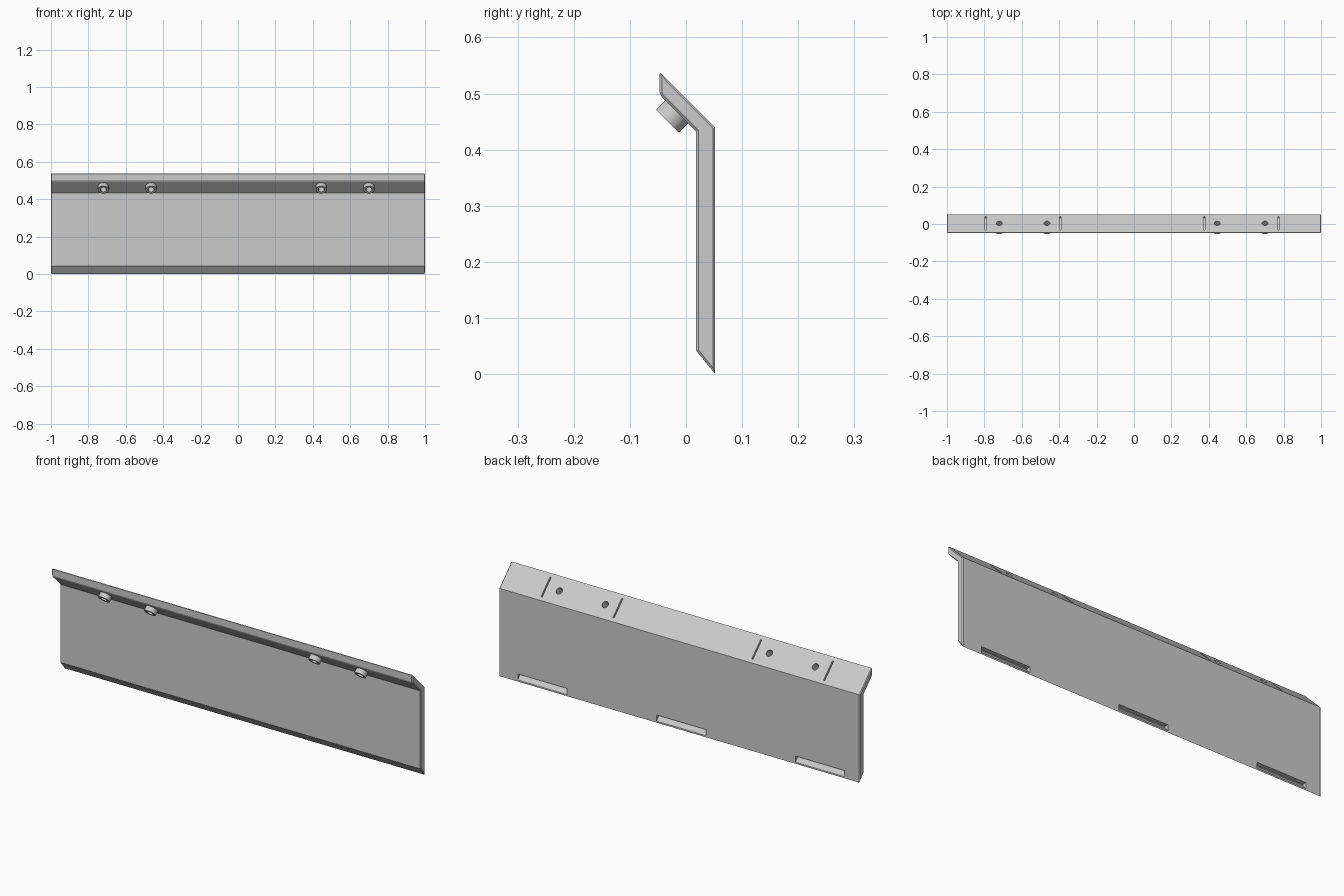
import bpy
import bmesh
from math import radians
from mathutils import Matrix, Vector

if "Cube" in bpy.data.objects:
    bpy.data.objects.remove(bpy.data.objects["Cube"], do_unlink=True)

grey = bpy.data.materials.new("plain grey")
grey.use_nodes = True
colour = (0.6, 0.6, 0.6, 1)
grey.diffuse_color = colour
grey.node_tree.nodes["Principled BSDF"].inputs["Base Color"].default_value = colour


def add_object(name, bm):
    bmesh.ops.recalc_face_normals(bm, faces=bm.faces)
    mesh = bpy.data.meshes.new(name)
    bm.to_mesh(mesh)
    bm.free()
    mesh.materials.append(grey)
    obj = bpy.data.objects.new(name, mesh)
    bpy.context.collection.objects.link(obj)
    return obj


def extrude_profile(name, profile, x0, x1, chamfer=0):
    """Sweep a (y, z) outline along x, optionally chamfering both end caps."""
    bm = bmesh.new()
    cap = bm.faces.new([bm.verts.new((x0, y, z)) for y, z in profile])
    swept = bmesh.ops.extrude_face_region(bm, geom=[cap], use_keep_orig=True)
    moved = [g for g in swept["geom"] if isinstance(g, bmesh.types.BMVert)]
    bmesh.ops.translate(bm, verts=moved, vec=(x1 - x0, 0, 0))
    if chamfer:
        ends = [e for e in bm.edges if abs(e.verts[0].co.x - e.verts[1].co.x) < 1e-5]
        bmesh.ops.bevel(bm, geom=ends, offset=chamfer, segments=1, affect="EDGES")
    return add_object(name, bm)


# Frame of the sloped flange: local z points out of its upper face
def on_flange(x, depth):
    return (Matrix.Translation((x, 0.0035, 0.4875))
            @ Matrix.Rotation(radians(-45), 4, "X")
            @ Matrix.Translation((0, 0, depth)))


def flange_cylinder(name, x, radius, top, bottom):
    bm = bmesh.new()
    bmesh.ops.create_cone(bm, cap_ends=True, segments=32, radius1=radius, radius2=radius,
                          depth=top - bottom, matrix=on_flange(x, (top + bottom) / 2))
    return add_object(name, bm)


def flange_box(name, x, size):
    bm = bmesh.new()
    bmesh.ops.create_cube(bm, size=1, matrix=on_flange(x, 0) @ Matrix.Diagonal(Vector(size)).to_4x4())
    return add_object(name, bm)


def cut(target, cutters):
    for cutter in cutters:
        cutter.hide_render = True
        mod = target.modifiers.new("cut", "BOOLEAN")
        mod.operation = "DIFFERENCE"
        mod.solver = "EXACT"
        mod.object = cutter
    graph = bpy.context.evaluated_depsgraph_get()
    mesh = bpy.data.meshes.new_from_object(target.evaluated_get(graph))
    target.modifiers.clear()
    target.data = mesh


MIDDLE = -0.01  # fittings sit slightly off centre

# Bent panel with sloped flange and bevelled bottom edge
panel = extrude_profile("panel", [
    (0.052, 0), (0.052, 0.44), (-0.045, 0.537), (-0.047, 0.535), (-0.047, 0.502),
    (-0.044, 0.495), (0.018, 0.433), (0.018, 0.042)], -1, 1, 0.004)

# Hollow screw bosses under the flange
cutters = []
for side in (-1, 1):
    for offset in (0.455, 0.71):
        x = MIDDLE + side * offset
        hole = flange_cylinder("hole_cutter", x, 0.016, 0.02, -0.08)
        boss = flange_cylinder("screw_boss", x, 0.029, -0.02, -0.052)
        cut(boss, [hole])
        bpy.ops.object.select_all(action="DESELECT")
        boss.select_set(True)
        bpy.context.view_layer.objects.active = boss
        bpy.ops.object.shade_smooth_by_angle(angle=radians(30))
        cutters.append(hole)

    # Narrow grooves either side of each pair of holes
    for offset in (0.385, 0.783):
        cutters.append(flange_box("groove_cutter", MIDDLE + side * offset, (0.007, 0.1, 0.02)))

# Sloped hook pockets along the lower back
for centre in (-0.77, 0, 0.77):
    x = MIDDLE + centre
    cutters.append(extrude_profile(
        "pocket_cutter", [(0.06, -0.002), (0.06, 0.038), (0.03, 0.038), (0.03, 0.034)],
        x - 0.136, x + 0.136))

cut(panel, cutters)
for cutter in cutters:
    bpy.data.objects.remove(cutter, do_unlink=True)
